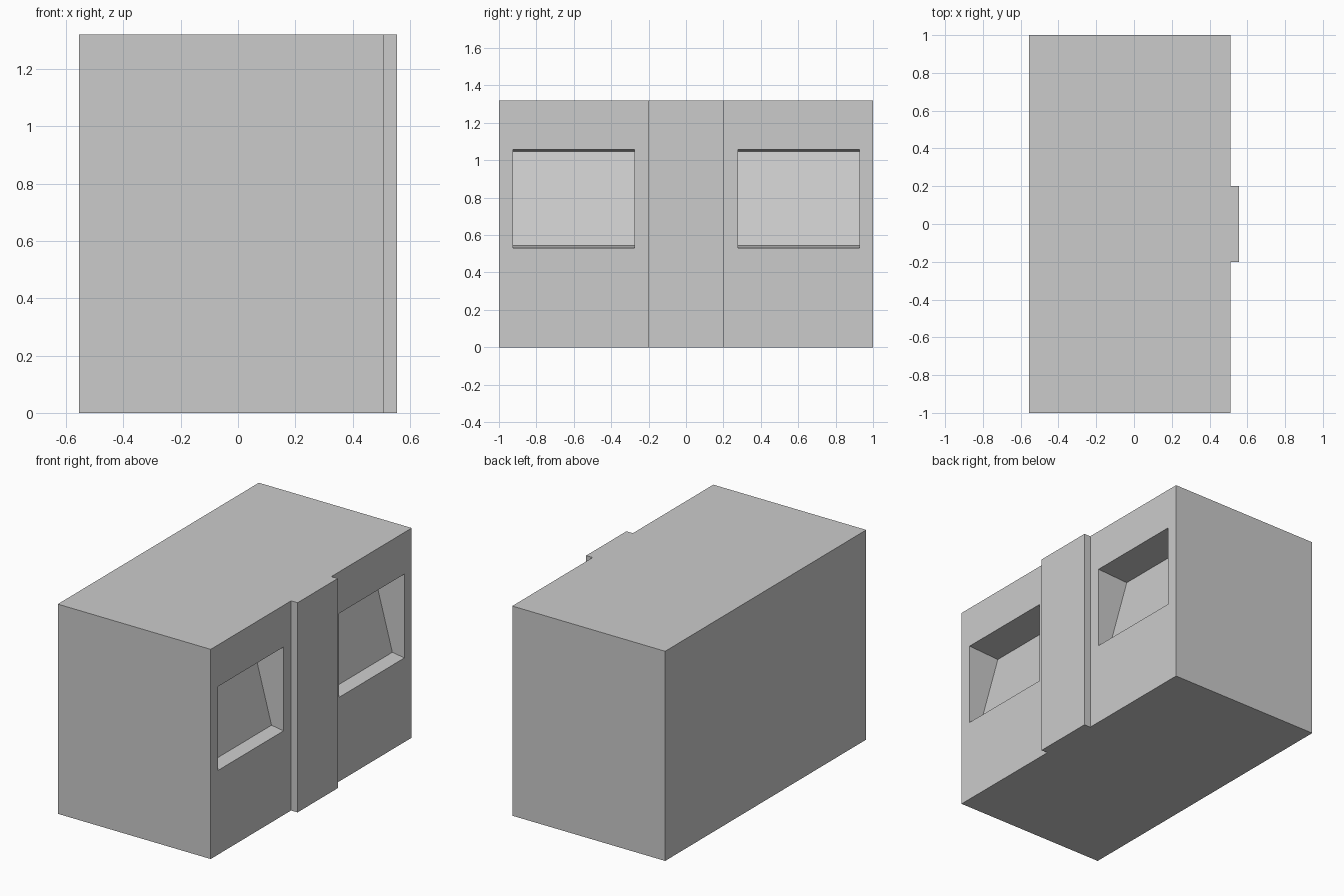
import bpy, bmesh

if "Cube" in bpy.data.objects:
    bpy.data.objects.remove(bpy.data.objects["Cube"])


def prism(name, points, offset):
    """Extrude a closed 3D outline along an offset into a solid object."""
    bm = bmesh.new()
    face = bm.faces.new([bm.verts.new(p) for p in points])
    ext = bmesh.ops.extrude_face_region(bm, geom=[face], use_keep_orig=True)
    moved = [g for g in ext["geom"] if isinstance(g, bmesh.types.BMVert)]
    bmesh.ops.translate(bm, verts=moved, vec=offset)
    bmesh.ops.recalc_face_normals(bm, faces=bm.faces)
    mesh = bpy.data.meshes.new(name)
    bm.to_mesh(mesh)
    bm.free()
    obj = bpy.data.objects.new(name, mesh)
    bpy.context.collection.objects.link(obj)
    return obj


# Solid body: plan outline with the raised central strip, extruded upward
BACK, FRONT, STRIP, HALF_STRIP, HEIGHT = -0.555, 0.51, 0.555, 0.2, 1.32
plan = [(BACK, -1), (FRONT, -1), (FRONT, -HALF_STRIP), (STRIP, -HALF_STRIP),
        (STRIP, HALF_STRIP), (FRONT, HALF_STRIP), (FRONT, 1), (BACK, 1)]
body = prism("cabinet_body", [(x, y, 0) for x, y in plan], (0, 0, HEIGHT))

# Two recesses with leaning back walls, deeper at the top
section = [(0.60, 0.53), (FRONT, 0.53), (0.426, 0.543),
           (0.289, 1.047), (FRONT, 1.058), (0.60, 1.058)]
for side, start in (("left", -0.925), ("right", 0.277)):
    cutter = prism(f"{side}_recess_cutter",
                   [(x, start, z) for x, z in section], (0, 0.65, 0))
    cutter.hide_render = True
    cutter.hide_set(True)
    cut = body.modifiers.new(f"{side}_recess", "BOOLEAN")
    cut.operation = "DIFFERENCE"
    cut.solver = "EXACT"
    cut.object = cutter
